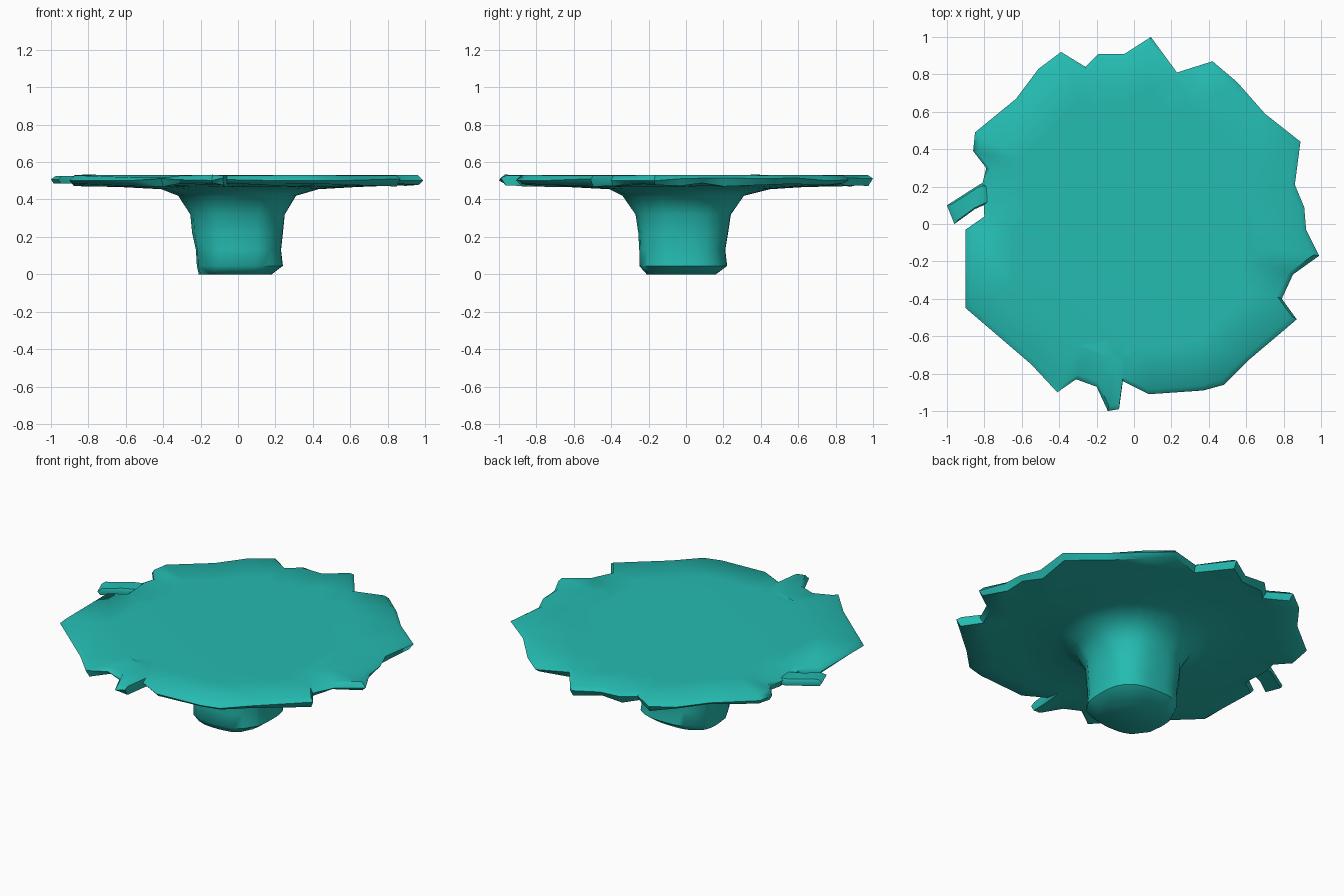
import bpy, bmesh, math, random

if "Cube" in bpy.data.objects:
    bpy.data.objects.remove(bpy.data.objects["Cube"])

random.seed(4)
teal = bpy.data.materials.new("teal")
teal.diffuse_color = (0.018, 0.50, 0.44, 1)
teal.use_nodes = True
teal.node_tree.nodes["Principled BSDF"].inputs["Base Color"].default_value = teal.diffuse_color

# Ragged outline of the top, counter-clockwise
OUTLINE = [(.99, -.17), (.92, -.03), (.91, .09), (.86, .21), (.89, .44), (.70, .59),
           (.55, .76), (.42, .87), (.23, .81), (.09, 1), (-.05, .91), (-.19, .91),
           (-.26, .84), (-.39, .92), (-.51, .83), (-.63, .67), (-.85, .49), (-.86, .39),
           (-.79, .30), (-.81, .22), (-.80, .04), (-.90, -.03), (-.90, -.45), (-.55, -.75),
           (-.41, -.90), (-.31, -.83), (-.20, -.87), (-.14, -1), (-.08, -.99), (-.06, -.84),
           (.08, -.91), (.37, -.89), (.48, -.86), (.61, -.73), (.87, -.51), (.79, -.40),
           (.85, -.27)]

# Underside and stem levels: left, right, front, back reach, height, squareness
LEVELS = [(.64, .64, .64, .64, .467, 2), (.41, .43, .41, .45, .455, 2),
          (.32, .31, .34, .31, .42, 2.1), (.255, .25, .27, .24, .32, 2.4),
          (.245, .24, .255, .225, .22, 2.6), (.225, .23, .25, .21, .13, 2.8),
          (.22, .24, .25, .22, .045, 2.8), (.21, .18, .21, .16, .0, 2.8)]


def scaled(f, z, jitter=0):
    return [(x * f, y * f, z + random.uniform(-jitter, jitter)) for x, y in OUTLINE]


def stem_ring(left, right, front, back, z, n):
    ring = []
    for x, y in OUTLINE:
        a = math.atan2(y, x)
        c, s = math.cos(a), math.sin(a)
        rx, ry = (right if c > 0 else left), (back if s > 0 else front)
        r = (abs(c / rx) ** n + abs(s / ry) ** n) ** (-1 / n)
        ring.append((r * c, r * s, z))
    return ring


def loft(name, rings):
    bm = bmesh.new()
    loops = [[bm.verts.new(p) for p in ring] for ring in rings]
    n = len(loops[0])
    for a, b in zip(loops, loops[1:]):
        for i in range(n):
            j = (i + 1) % n
            bm.faces.new((a[i], b[i], b[j], a[j]))
    bm.faces.new(loops[0])
    bm.faces.new(loops[-1][::-1])
    bmesh.ops.triangulate(bm, faces=bm.faces[:])
    bmesh.ops.recalc_face_normals(bm, faces=bm.faces[:])
    me = bpy.data.meshes.new(name)
    bm.to_mesh(me)
    bm.free()
    ob = bpy.data.objects.new(name, me)
    bpy.context.collection.objects.link(ob)
    me.materials.append(teal)
    bpy.ops.object.select_all(action='DESELECT')
    ob.select_set(True)
    bpy.context.view_layer.objects.active = ob
    bpy.ops.object.shade_smooth_by_angle(angle=math.radians(50))
    return ob


# Top surface with two shallow dents near the edge
inner = scaled(.72, .531)
shoulder = scaled(.97, .53, .003)
for ring, i, drop in ((inner, 36, .012), (inner, 25, .008), (shoulder, 24, .015), (shoulder, 23, .012)):
    x, y, z = ring[i]
    ring[i] = (x, y, z - drop)

# Slab with worn rim, flaring into the stem
rings = [inner, shoulder, scaled(1, .508, .008), scaled(.975, .478, .01), scaled(.85, .474, .006)]
rings += [stem_ring(*level) for level in LEVELS]
loft("table_top_and_stem", rings)

# Splinter hanging off the left of the rim
SPLINTER = [(-.76, .22), (-.82, .215), (-1, .10), (-.96, 0), (-.85, .08), (-.76, .12)]
cx, cy = -.85, .13
splinter = [[(cx + (x - cx) * f, cy + (y - cy) * f, z) for x, y in SPLINTER]
            for f, z in ((.84, .525), (1, .508), (.9, .485))]
loft("rim_splinter", splinter)
